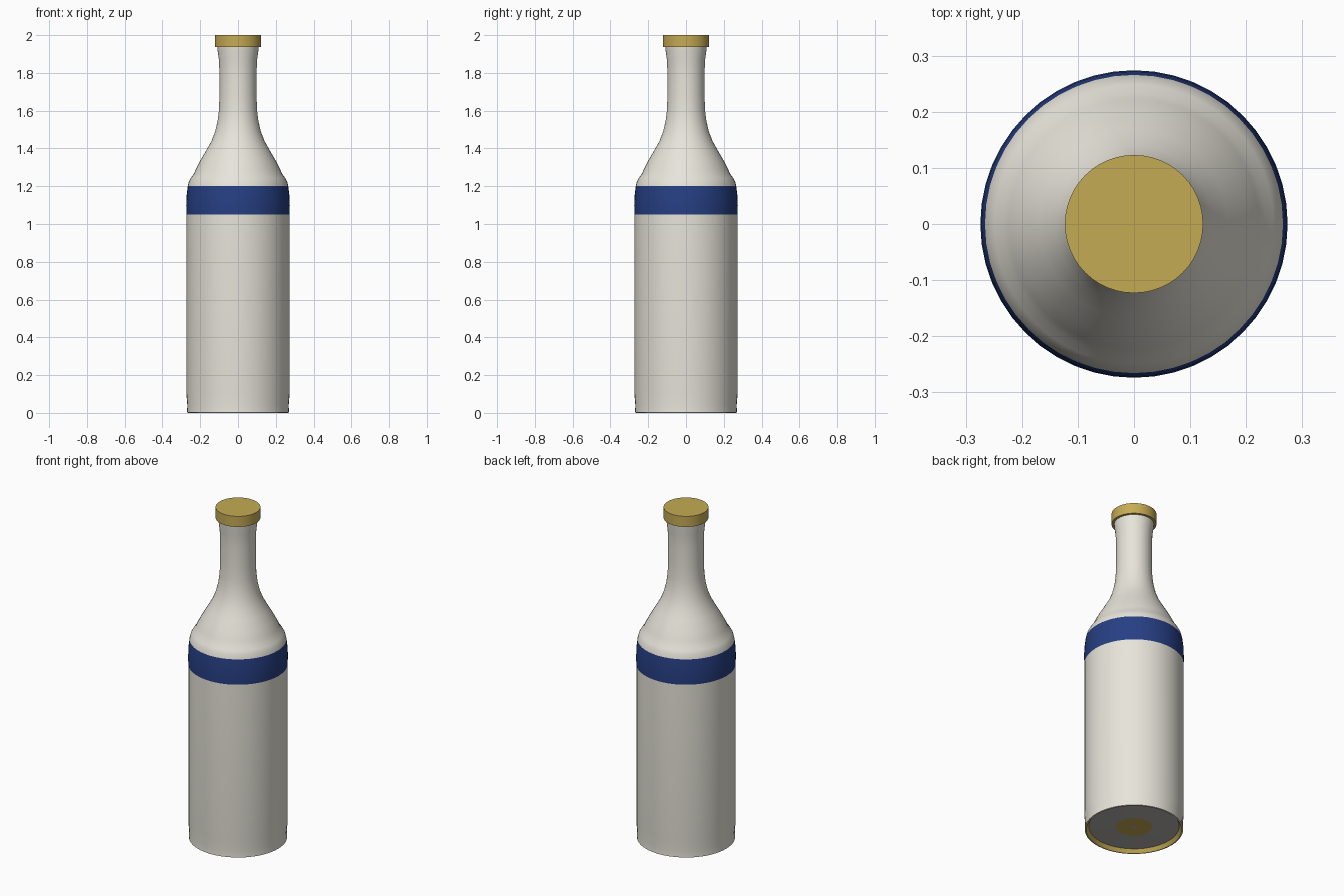
import bpy, bmesh, math

if "Cube" in bpy.data.objects:
    bpy.data.objects.remove(bpy.data.objects["Cube"])

SIDES = 48


def material(name, rgb):
    m = bpy.data.materials.new(name)
    m.diffuse_color = (*rgb, 1)
    m.use_nodes = True
    m.node_tree.nodes["Principled BSDF"].inputs["Base Color"].default_value = m.diffuse_color
    return m


cream = material("cream", (0.80, 0.78, 0.70))
blue = material("blue", (0.02, 0.05, 0.23))
gold = material("gold", (0.56, 0.41, 0.09))
grey = material("grey", (0.45, 0.44, 0.42))


def lathe(name, profile, mat):
    """Spin a list of (radius, z) points round the z axis."""
    bm = bmesh.new()
    verts = [bm.verts.new((r, 0, z)) for r, z in profile]
    edges = [bm.edges.new(p) for p in zip(verts, verts[1:])]
    bmesh.ops.spin(bm, geom=verts + edges, axis=(0, 0, 1), cent=(0, 0, 0),
                   angle=2 * math.pi, steps=SIDES, use_duplicate=False)
    bmesh.ops.remove_doubles(bm, verts=bm.verts, dist=0.0002)
    # Make the faces point away from the inside of each profile
    for f in bm.faces:
        f.normal_flip()
    bm.normal_update()
    me = bpy.data.meshes.new(name)
    # Profiles run bottom to top, so outer walls must face outwards
    wall = max(bm.faces, key=lambda f: f.calc_center_median().xy.length)
    c = wall.calc_center_median()
    n = wall.normal
    if abs(n.z) > 0.9:
        flip = n.z > 0 and profile[0][1] < 0.1
    else:
        flip = n.x * c.x + n.y * c.y < 0
        if name == "base_rim":
            flip = not flip
    if flip:
        bmesh.ops.reverse_faces(bm, faces=bm.faces)
    bm.to_mesh(me)
    bm.free()
    me.materials.append(mat)
    ob = bpy.data.objects.new(name, me)
    bpy.context.collection.objects.link(ob)
    bpy.ops.object.select_all(action='DESELECT')
    ob.select_set(True)
    bpy.context.view_layer.objects.active = ob
    bpy.ops.object.shade_smooth_by_angle(angle=math.radians(35))
    return ob


# Straight lower body with a slim foot
lathe("lower_body", [(0.262, 0), (0.27, 0.002), (0.268, 0.04), (0.273, 0.1),
                     (0.273, 1.05)], cream)

# Coloured band below the shoulder
lathe("band", [(0.273, 1.05), (0.274, 1.1), (0.272, 1.15), (0.266, 1.2)], blue)

# Shoulder and neck
lathe("shoulder_and_neck", [
    (0.266, 1.2), (0.26, 1.225), (0.249, 1.245), (0.234, 1.265), (0.223, 1.29),
    (0.200, 1.335), (0.168, 1.39), (0.14, 1.44), (0.121, 1.49), (0.108, 1.545),
    (0.101, 1.6), (0.098, 1.68), (0.098, 1.8), (0.101, 1.87), (0.108, 1.92),
    (0.109, 1.94)], cream)

# Flat cap
lathe("cap", [(0, 1.936), (0.123, 1.936), (0.123, 2.0), (0, 2.0)], gold)

# Recessed underside: rim, floor and centre disc
lathe("base_rim", [(0.262, 0), (0.248, 0.022)], gold)
lathe("base_floor", [(0.248, 0.022), (0.1, 0.018)], grey)
lathe("base_disc", [(0.1, 0.018), (0.012, 0.018)], gold)
lathe("base_centre", [(0.012, 0.018), (0, 0.018)], grey)
